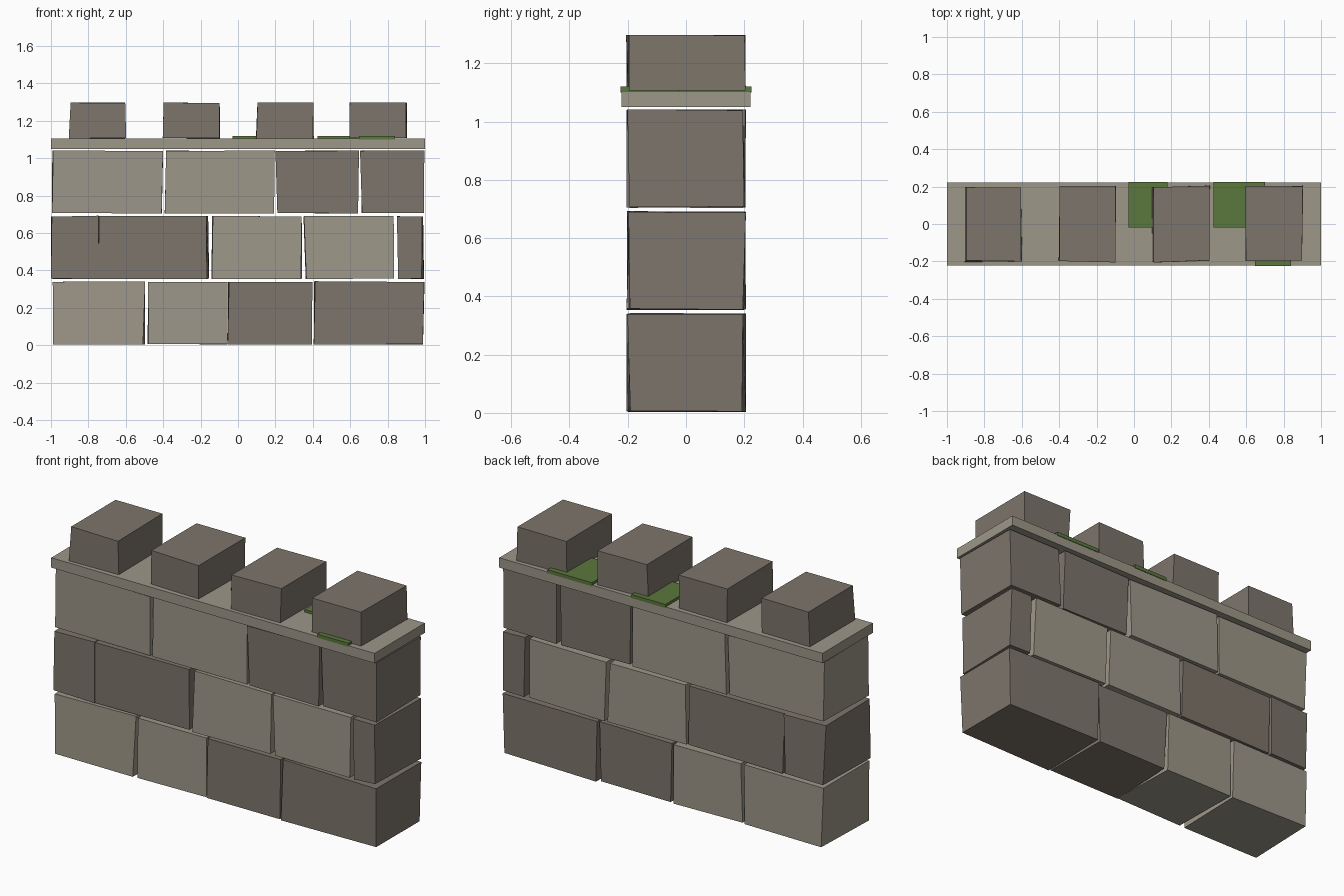
import bpy, bmesh, random
from mathutils import Vector

if "Cube" in bpy.data.objects:
    bpy.data.objects.remove(bpy.data.objects["Cube"])

random.seed(4)


def material(name, rgb):
    m = bpy.data.materials.new(name)
    m.diffuse_color = (*rgb, 1)
    m.use_nodes = True
    m.node_tree.nodes["Principled BSDF"].inputs["Base Color"].default_value = m.diffuse_color
    return m


LIGHT = material("light_stone", (0.34, 0.31, 0.25))
DARK = material("dark_stone", (0.205, 0.178, 0.147))
MOSS = material("moss", (0.105, 0.188, 0.045))


def block(name, x, y, z, mat, jitter=0.0):
    """Box from (min, max) ranges, with each corner nudged at random."""
    bm = bmesh.new()
    bmesh.ops.create_cube(bm, size=1)
    for v in bm.verts:
        p = [r[0] if c < 0 else r[1] for r, c in zip((x, y, z), v.co)]
        u = random.uniform
        v.co = Vector(p) + Vector((u(-1, 1) * jitter, u(-1, 1) * jitter,
                                   u(-1, 1) * jitter * 0.35))
    me = bpy.data.meshes.new(name)
    bm.to_mesh(me)
    bm.free()
    me.materials.append(mat)
    ob = bpy.data.objects.new(name, me)
    bpy.context.collection.objects.link(ob)


# Three staggered courses of rough stones: (x min, x max, colour)
courses = [
    [(-0.985, -0.503, LIGHT), (-0.484, -0.062, LIGHT),
     (-0.048, 0.397, DARK), (0.41, 0.99, DARK)],
    [(-0.993, -0.747, DARK), (-0.742, -0.162, DARK), (-0.14, 0.334, LIGHT),
     (0.358, 0.828, LIGHT), (0.857, 0.99, DARK)],
    [(-0.988, -0.407, LIGHT), (-0.388, 0.19, LIGHT),
     (0.206, 0.64, DARK), (0.658, 0.991, DARK)],
]
for row, stones in enumerate(courses):
    z = row * 0.35
    for i, (a, b, mat) in enumerate(stones):
        block(f"wall_stone_{row + 1}_{i + 1}", (a, b), (-0.198, 0.198),
              (z + 0.006, z + 0.34), mat, 0.008)

# Walkway slab capping the wall
block("cap_slab", (-1, 1), (-0.222, 0.222), (1.05, 1.105), LIGHT)

# Merlons
for i in range(4):
    c = -0.75 + 0.5 * i
    block(f"merlon_{i + 1}", (c - 0.15, c + 0.15), (-0.2, 0.2),
          (1.107, 1.296), DARK, 0.006)

# Moss patches lying at the slab edges
patches = [((-0.03, 0.18), (-0.02, 0.225)), ((0.425, 0.70), (-0.02, 0.225)),
           ((0.648, 0.84), (-0.225, -0.02))]
for i, (x, y) in enumerate(patches):
    block(f"moss_patch_{i + 1}", x, y, (1.1, 1.12), MOSS)
